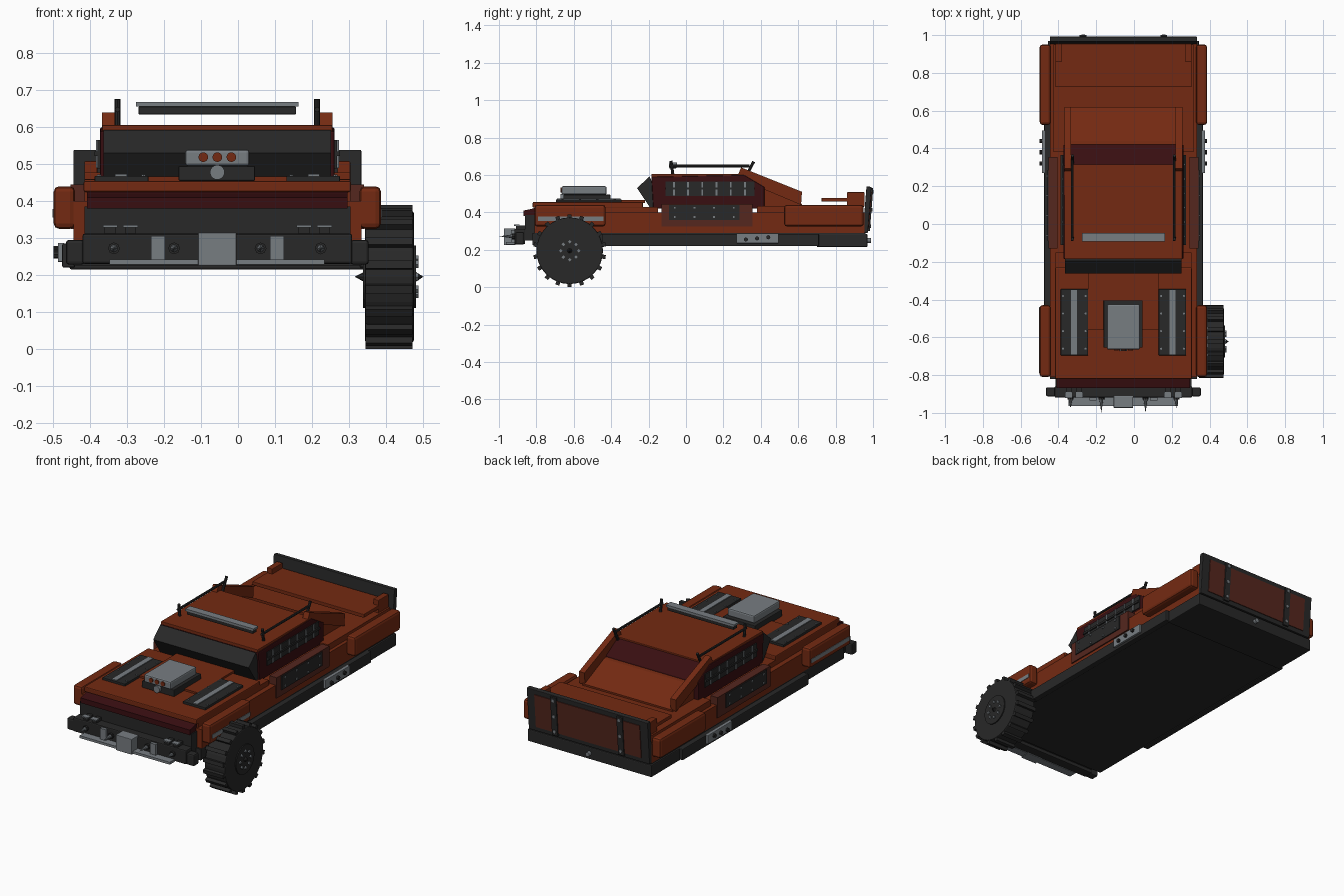
import bpy, bmesh, math
from mathutils import Matrix, Vector

if "Cube" in bpy.data.objects:
    bpy.data.objects.remove(bpy.data.objects["Cube"])

C = -0.056  # centre line of the car body


def mat(name, rgb):
    m = bpy.data.materials.new(name)
    m.diffuse_color = (*rgb, 1)
    m.use_nodes = True
    m.node_tree.nodes["Principled BSDF"].inputs["Base Color"].default_value = m.diffuse_color
    return m


RED = mat("burnt red paint", (0.175, 0.023, 0.006))
MAROON = mat("dark maroon", (0.040, 0.0045, 0.0055))
DARK = mat("dark metal", (0.021, 0.021, 0.021))
GREY = mat("grey steel", (0.185, 0.205, 0.222))
RUST = mat("rust brown", (0.090, 0.020, 0.013))


def finish(bm, name, m, bevel=0):
    me = bpy.data.meshes.new(name)
    bmesh.ops.recalc_face_normals(bm, faces=bm.faces)
    bm.to_mesh(me)
    bm.free()
    o = bpy.data.objects.new(name, me)
    bpy.context.collection.objects.link(o)
    me.materials.append(m)
    if bevel:
        b = o.modifiers.new("bevel", "BEVEL")
        b.width, b.segments = bevel, 2
    return o


def box(name, m, x, y, z, bevel=0, tilt=0):
    """Box from (min, max) pairs, x measured from the body centre line."""
    bm = bmesh.new()
    bmesh.ops.create_cube(bm, size=1)
    size = Vector((x[1] - x[0], y[1] - y[0], z[1] - z[0]))
    mid = Vector((C + sum(x) / 2, sum(y) / 2, sum(z) / 2))
    bm.transform(Matrix.Translation(mid) @ Matrix.Rotation(tilt, 4, 'X') @ Matrix.Diagonal(size).to_4x4())
    return finish(bm, name, m, bevel)


def pair(name, m, x, y, z, bevel=0, tilt=0):
    box("right_" + name, m, x, y, z, bevel, tilt)
    box("left_" + name, m, (-x[1], -x[0]), y, z, bevel, tilt)


def prism(name, m, x, profile, bevel=0):
    """Side profile of (y, z) points extruded across x."""
    bm = bmesh.new()
    a = [bm.verts.new((C + x[0], *p)) for p in profile]
    b = [bm.verts.new((C + x[1], *p)) for p in profile]
    bm.faces.new(a)
    bm.faces.new(b)
    for i in range(len(a)):
        j = (i + 1) % len(a)
        bm.faces.new((a[i], a[j], b[j], b[i]))
    return finish(bm, name, m, bevel)


def rod(name, m, p, q, r1, r2=None, n=12, bevel=0):
    p, q = Vector((C + p[0], *p[1:])), Vector((C + q[0], *q[1:]))
    d = q - p
    bm = bmesh.new()
    bmesh.ops.create_cone(bm, cap_ends=True, segments=n, radius1=r1,
                          radius2=r1 if r2 is None else r2, depth=d.length)
    bm.transform(Matrix.Translation((p + q) / 2) @ d.to_track_quat('Z', 'Y').to_matrix().to_4x4())
    return finish(bm, name, m, bevel)


# chassis and lower body
box("floor_pan", DARK, (-.39, .39), (-.82, .96), (.225, .29))
pair("rocker_rail", DARK, (.385, .42), (-.45, .71), (.22, .285), .004)
box("rear_bumper", DARK, (-.40, .40), (.70, .97), (.215, .285), .005)
rod("tow_ball", GREY, (0, .965, .25), (0, .99, .25), .013)
box("lower_body", RED, (-.39, .39), (-.81, .955), (.29, .40))
box("rear_deck", RED, (-.37, .37), (.38, .95), (.39, .435))
box("front_block", RED, (-.36, .36), (-.80, -.15), (.39, .43))

# fenders with steel trim
pair("front_fender", RED, (.385, .443), (-.81, -.43), (.325, .44), .014)
pair("rear_fender", RED, (.385, .443), (.525, .95), (.325, .44), .014)
pair("fender_trim", GREY, (.44, .446), (-.79, -.44), (.355, .378))
pair("rail_plate", GREY, (.415, .432), (.27, .495), (.235, .287), .003)
for i in range(3):
    y = .32 + i * .06
    for s in (-1, 1):
        rod("rail_bolt", DARK, (s * .43, y, .255 + i * .006), (s * .443, y, .255 + i * .006), .011, n=8)

# hood
box("hood", RED, (-.362, .362), (-.82, -.23), (.425, .455), .005)
box("hood_panel", RED, (-.187, .187), (-.56, -.22), (.45, .466))
pair("hood_vent", DARK, (.187, .332), (-.695, -.345), (.45, .468), .002)
pair("vent_strip", GREY, (.245, .277), (-.69, -.35), (.465, .473))
for s in (-1, 1):
    for x in (.20, .32):
        for i in range(4):
            y = -.66 + i * .093
            rod("vent_rivet", GREY, (s * x, y, .466), (s * x, y, .472), .006, n=6)

# engine intake
box("intake_base", DARK, (-.105, .102), (-.655, -.405), (.455, .495), .003)
box("intake_box", GREY, (-.087, .087), (-.665, -.425), (.495, .54), .008)
for x in (-.038, 0, .038):
    rod("intake_lamp", RED, (x, -.66, .519), (x, -.67, .519), .013, n=16)
rod("intake_cap", GREY, (0, -.65, .478), (0, -.672, .478), .02, n=16)

# nose and front bumper
prism("nose_panel", MAROON, (-.353, .353), [(-.80, .43), (-.82, .42), (-.868, .41), (-.868, .38), (-.80, .38)])
box("grille", DARK, (-.36, .36), (-.862, -.80), (.25, .385))
box("front_bumper", DARK, (-.365, .365), (-.918, -.86), (.23, .312), .006)
pair("bumper_end", DARK, (.36, .41), (-.912, -.865), (.228, .295), .008)
box("bumper_strip", GREY, (-.292, .29), (-.963, -.915), (.228, .242))
box("winch_box", GREY, (-.052, .052), (-.973, -.91), (.225, .315), .003)
pair("bumper_bracket", GREY, (.142, .18), (-.935, -.91), (.24, .305))
for s in (-1, 1):
    for x, tip in ((.117, -1.0), (.28, -.975)):
        rod("bumper_spike_base", DARK, (s * x, -.915, .272), (s * x, -.93, .272), .016, n=8)
        rod("bumper_spike", GREY, (s * x, -.93, .272), (s * x, tip, .272), .010, 0, n=8)
    for x in (.235, .29):
        box("bumper_slot", GREY, (s * x - .02, s * x + .02), (-.92, -.89), (.328, .335))
        box("slot_mount", DARK, (s * x - .015, s * x + .015), (-.91, -.86), (.30, .33))

# cabin
prism("cabin", MAROON, (-.318, .318),
      [(-.175, .42), (-.185, .59), (.31, .60), (.42, .535), (.42, .42)], .006)
box("roof", RED, (-.312, .312), (-.185, .315), (.588, .606), .003)
prism("windshield", DARK, (-.308, .308),
      [(-.185, .415), (-.262, .53), (-.195, .592), (-.14, .47)])
prism("rear_slope", RED, (-.29, .29), [(.41, .425), (.41, .53), (.44, .525), (.62, .445), (.62, .425)])
for s in (-1, 1):
    xs = sorted((s * .277, s * .312))
    prism("rear_buttress", RED, xs, [(.27, .585), (.295, .64), (.62, .51), (.615, .44)])

# side windows and armour plates
pair("side_window", DARK, (.316, .324), (-.11, .365), (.488, .566))
for i in range(6):
    y = -.065 + i * .076
    pair("window_divider", GREY, (.32, .329), (y - .005, y + .005), (.49, .565))
pair("window_rail", DARK, (.318, .332), (-.11, .365), (.522, .534))
pair("door_plate", RUST, (.35, .397), (-.13, .355), (.325, .445))
pair("door_armour", DARK, (.395, .403), (-.09, .285), (.36, .44))
for i in range(4):
    for z in (.375, .425):
        y = -.06 + i * .105
        pair("armour_bolt", GREY, (.40, .409), (y - .005, y + .005), (z - .005, z + .005))

# roof rack and light bar
box("light_bar", DARK, (-.213, .213), (-.088, -.052), (.635, .656), .002)
box("light_bar_top", GREY, (-.22, .22), (-.092, -.048), (.656, .668))
for s in (-1, 1):
    x = s * .27
    rod("rack_rail", DARK, (x, -.09, .648), (x, .34, .648), .007, n=8)
    rod("rack_front_post", DARK, (x, -.07, .60), (x, -.08, .676), .008, n=8)
    rod("rack_rear_post", DARK, (x, .32, .59), (x, .362, .672), .008, n=8)

# rear spoiler and tailgate
box("spoiler", RED, (-.36, .36), (.725, .955), (.457, .478), .003)
pair("spoiler_end", RED, (.325, .36), (.86, .955), (.43, .508), .003)
TILT = -.08
box("tailgate", DARK, (-.39, .39), (.955, .982), (.29, .538), .003, TILT)
box("tailgate_panel", RUST, (-.34, .34), (.976, .986), (.315, .51), 0, TILT)
pair("tailgate_strap", DARK, (.195, .232), (.978, .992), (.30, .53), 0, TILT)
for z in (.325, .415, .51):
    y = .988 + (z - .414) * .08
    for s in (-1, 1):
        rod("strap_bolt", GREY, (s * .213, y - .005, z), (s * .213, y + .008, z), .009, n=8)

# single front wheel
WX, WY, WZ = .465, -.622, .195
rod("tyre", DARK, (.40, WY, WZ), (.532, WY, WZ), .178, n=32, bevel=.006)
bm = bmesh.new()
for i in range(18):
    block = bmesh.ops.create_cube(bm, size=1)["verts"]
    m = (Matrix.Translation((C + WX, WY, WZ)) @ Matrix.Rotation(i * math.tau / 18, 4, 'X')
         @ Matrix.Translation((0, 0, -.183)) @ Matrix.Diagonal((.128, .022, .024, 1)))
    bmesh.ops.transform(bm, matrix=m, verts=block)
finish(bm, "tyre_treads", DARK)
rod("hub", DARK, (.395, WY, WZ), (.538, WY, WZ), .085, n=24)
for i in range(8):
    a = i * math.tau / 8
    y, z = WY + .048 * math.cos(a), WZ + .048 * math.sin(a)
    rod("hub_bolt", GREY, (.535, y, z), (.545, y, z), .010, n=4)
rod("hub_spike", DARK, (.535, WY, WZ), (.558, WY, WZ), .015, 0, n=8)
rod("inner_hub_spike", DARK, (.40, WY, WZ), (.372, WY, WZ), .015, 0, n=8)
